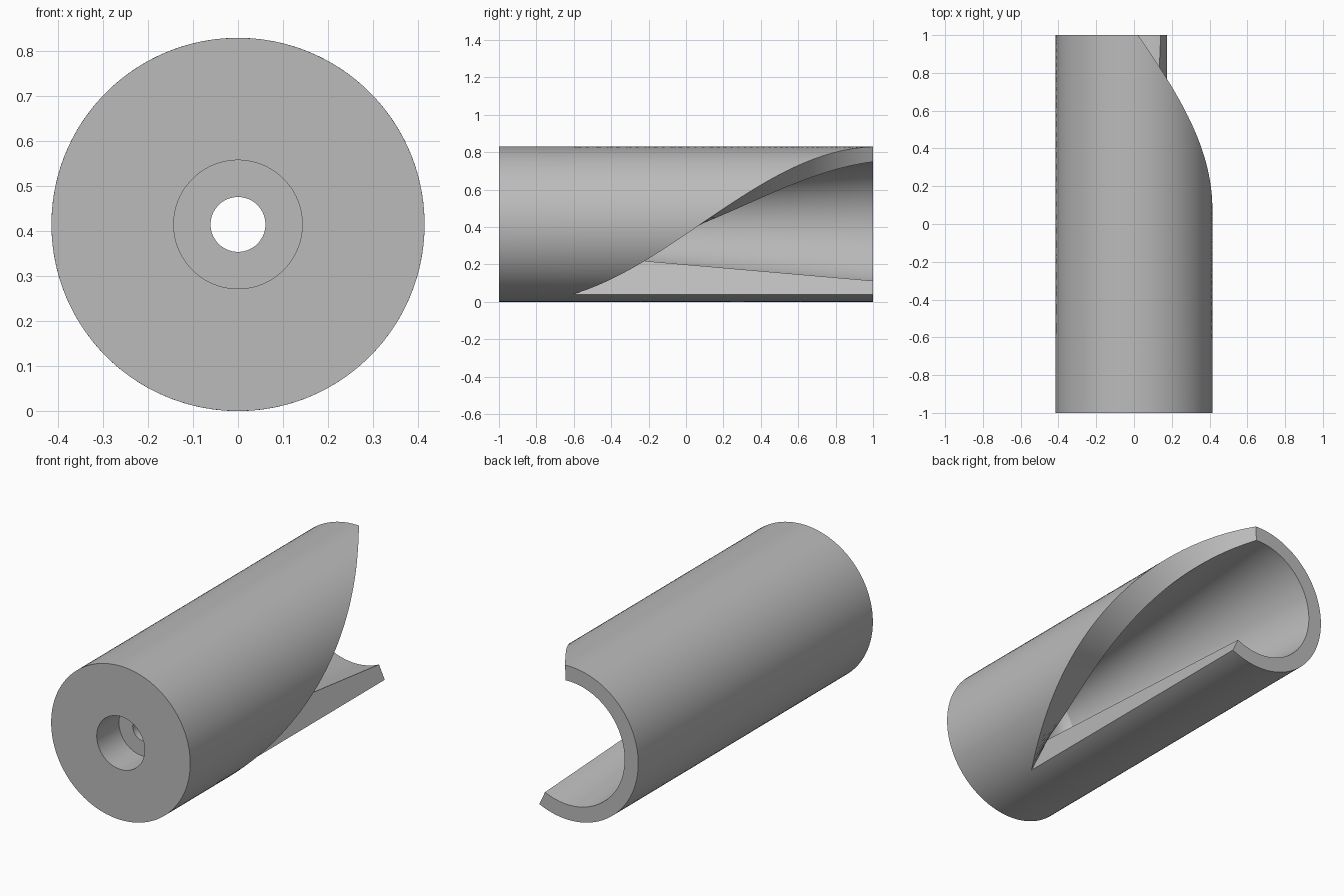
import bpy, bmesh, math

cube = bpy.data.objects.get("Cube")
if cube:
    bpy.data.objects.remove(cube)

R = 0.415                    # outer radius and axis height
COLS = 108                   # divisions around the wall
ROWS = 48                    # divisions along the scooped part
LOW, HIGH = 25.0, 177.0      # scoop angles, measured from straight down
Y0 = -0.61                   # where the scoop begins


def scoop_angle(y):
    """Helical upper edge of the scoop."""
    return LOW + (HIGH - LOW) * max(0.0, (y - Y0) / (1 - Y0))


def cone_radius(y):
    """Tapered bore, widening to the back."""
    return 0.334 - 0.096 * (1 - y)


# Wall section: outside front to back, bore back to front, floor, hole, counterbore
scoop_ys = [Y0 + (1 - Y0) * i / ROWS for i in range(ROWS + 1)]
outer = [(R, y) for y in scoop_ys]
inner = [(cone_radius(y), y) for y in reversed(scoop_ys)]
floor = [(0.17, -0.69), (0.155, -0.71), (0.11, -0.73), (0.061, -0.73)]
front = [(0.061, -0.81), (0.143, -0.81), (0.143, -1.0), (R, -1.0)]
profile = outer + inner + floor + front

bm = bmesh.new()
rings = []
for r, y in profile:
    start = scoop_angle(y)
    ring = []
    for c in range(COLS + 1):
        a = math.radians(start + (360 + LOW - start) * c / COLS)
        ring.append(bm.verts.new((r * math.sin(a), y, R - r * math.cos(a))))
    rings.append(ring)

# Skin the closed wall section around the axis
for i, ring in enumerate(rings):
    following = rings[(i + 1) % len(rings)]
    for c in range(COLS):
        bm.faces.new((ring[c], ring[c + 1], following[c + 1], following[c]))

# Radial faces along both edges of the scoop
last = 2 * ROWS + 1
for i in range(ROWS):
    for c in (0, COLS):
        bm.faces.new((rings[i][c], rings[i + 1][c],
                      rings[last - i - 1][c], rings[last - i][c]))

bmesh.ops.remove_doubles(bm, verts=bm.verts, dist=0.00001)
bmesh.ops.recalc_face_normals(bm, faces=bm.faces)
mesh = bpy.data.meshes.new("scooped_tube")
bm.to_mesh(mesh)
bm.free()

# Plain grey finish
grey = bpy.data.materials.new("plain grey")
grey.use_nodes = True
colour = (0.5, 0.5, 0.5, 1)
grey.diffuse_color = colour
grey.node_tree.nodes["Principled BSDF"].inputs["Base Color"].default_value = colour
mesh.materials.append(grey)

tube = bpy.data.objects.new("scooped_tube", mesh)
bpy.context.collection.objects.link(tube)
bpy.ops.object.select_all(action='DESELECT')
tube.select_set(True)
bpy.context.view_layer.objects.active = tube
bpy.ops.object.shade_smooth_by_angle(angle=math.radians(30))
